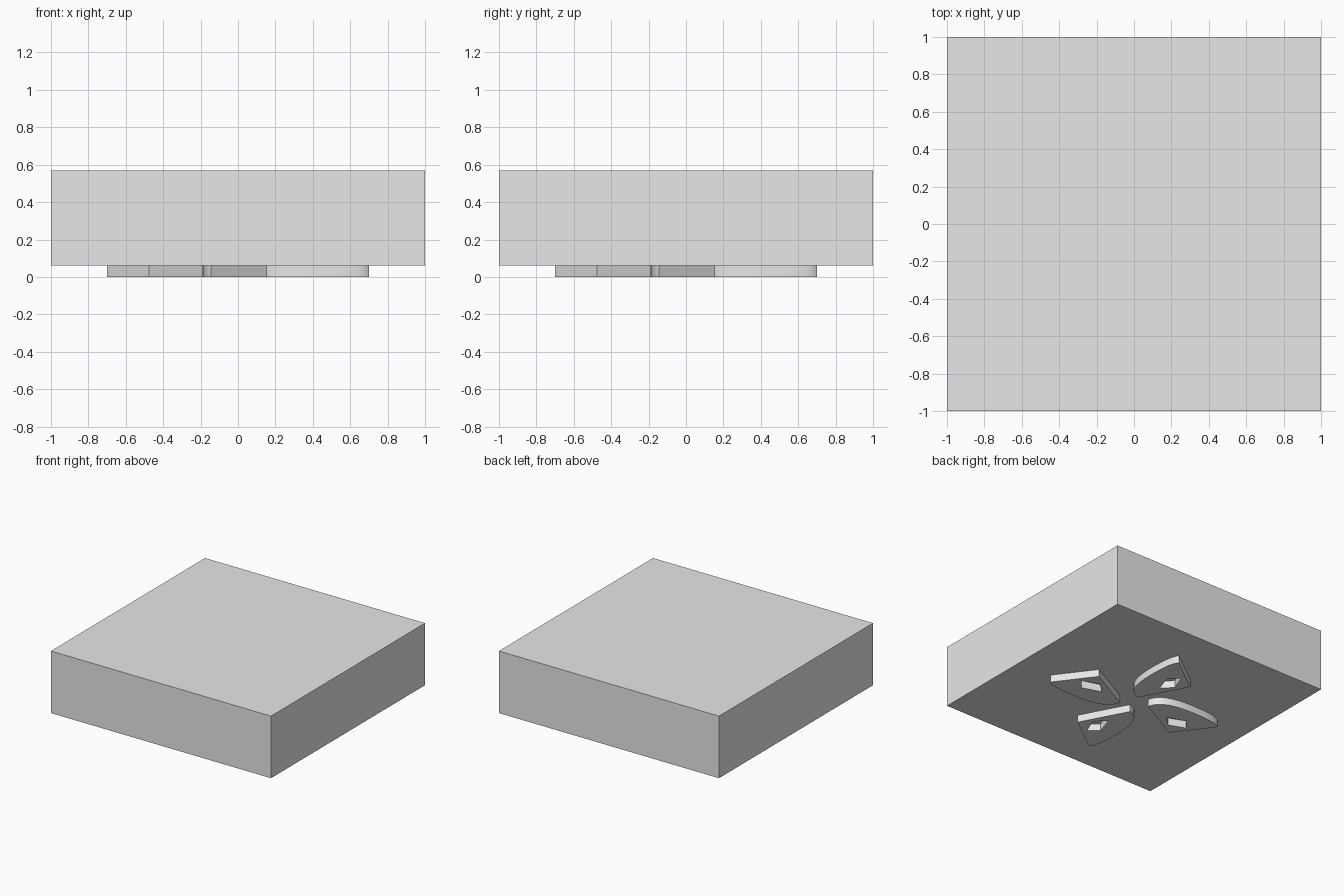
import bpy
from math import radians
from mathutils import Vector
from mathutils.geometry import interpolate_bezier

if "Cube" in bpy.data.objects:
    bpy.data.objects.remove(bpy.data.objects["Cube"])

BASE = 0.06   # height of the slab underside
TOP = 0.57

grey = bpy.data.materials.new("light_grey")
grey.use_nodes = True
grey.diffuse_color = (0.8, 0.8, 0.8, 1)
grey.node_tree.nodes["Principled BSDF"].inputs["Base Color"].default_value = (0.8, 0.8, 0.8, 1)

# Square slab
bpy.ops.mesh.primitive_cube_add(size=1, location=(0, 0, (BASE + TOP) / 2))
slab = bpy.context.object
slab.name = "slab"
slab.scale = (2, 2, TOP - BASE)
slab.data.materials.append(grey)

# Blade outline: two straight edges and one bulging edge with a tight inner end
inner, shoulder, tip = Vector((0.1, -0.045)), Vector((0.475, 0.155)), Vector((0.7, -0.145))
belly = Vector((0.42, -0.19))
outline = [shoulder]
outline += interpolate_bezier(inner, Vector((0.12, -0.16)), Vector((0.26, -0.19)), belly, 14)
outline += interpolate_bezier(belly, Vector((0.55, -0.19)), Vector((0.67, -0.18)), tip, 12)[1:]

# Four-sided window through each blade
window = [Vector(p) for p in ((0.31, -0.01), (0.395, 0.07), (0.53, 0.02), (0.465, -0.06))]


def add_loop(curve, points):
    spline = curve.splines.new("POLY")
    spline.points.add(len(points) - 1)
    for target, p in zip(spline.points, points):
        target.co = (p.x, p.y, 0, 1)
    spline.use_cyclic_u = True


# Four raised blades under the slab, turned about its centre
for i, side in enumerate(("left", "back", "right", "front")):
    curve = bpy.data.curves.new(side + "_blade", "CURVE")
    curve.dimensions = "2D"
    curve.fill_mode = "BOTH"
    curve.extrude = BASE / 2
    add_loop(curve, outline)
    add_loop(curve, window)
    curve.materials.append(grey)
    blade = bpy.data.objects.new(side + "_blade", curve)
    bpy.context.collection.objects.link(blade)
    blade.location.z = BASE / 2
    blade.rotation_euler.z = radians(90 * i)
    bpy.ops.object.select_all(action="DESELECT")
    blade.select_set(True)
    bpy.context.view_layer.objects.active = blade
    bpy.ops.object.convert(target="MESH")
    bpy.ops.object.shade_smooth_by_angle(angle=radians(30))
